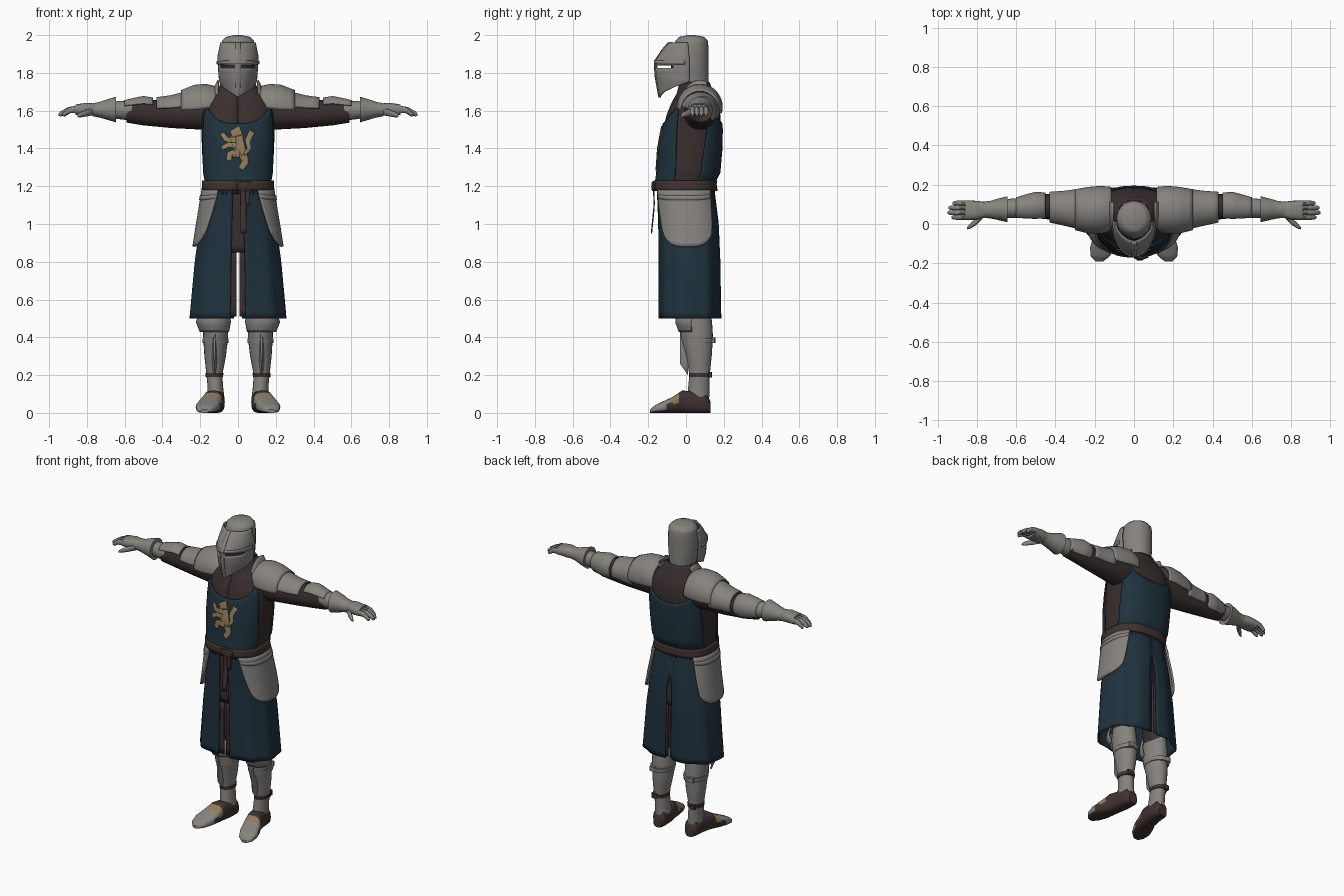
import bpy, bmesh
from math import sin, cos, pi, copysign
from mathutils import Vector

cube = bpy.data.objects.get("Cube")
if cube:
    bpy.data.objects.remove(cube)


def material(name, rgb, metal=0.0):
    m = bpy.data.materials.new(name)
    m.use_nodes = True
    m.diffuse_color = (*rgb, 1)
    bsdf = m.node_tree.nodes["Principled BSDF"]
    bsdf.inputs["Base Color"].default_value = (*rgb, 1)
    bsdf.inputs["Roughness"].default_value = 0.7
    return m


STEEL = material("steel_grey", (0.24, 0.228, 0.21))
BLUE = material("navy_cloth", (0.014, 0.032, 0.047))
MAIL = material("dark_brown_mail", (0.04, 0.028, 0.027))
LEATHER = material("brown_leather", (0.05, 0.032, 0.03))
GOLD = material("dull_gold", (0.28, 0.2, 0.1))
parts = []


def lerp(a, b, t):
    return a + (b - a) * t


def table(rows, t):
    """Interpolate the rows (t, values...) at t."""
    if t <= rows[0][0]:
        return rows[0][1:]
    for p, q in zip(rows, rows[1:]):
        if t <= q[0]:
            k = (t - p[0]) / (q[0] - p[0])
            return [lerp(a, b, k) for a, b in zip(p[1:], q[1:])]
    return rows[-1][1:]


def power(v, n):
    return copysign(abs(v) ** (2 / n), v)


def finish(name, bm, mat, mirror, thick=0.0):
    bmesh.ops.recalc_face_normals(bm, faces=bm.faces)
    me = bpy.data.meshes.new(name)
    bm.to_mesh(me)
    bm.free()
    me.materials.append(mat)
    ob = bpy.data.objects.new(name, me)
    bpy.context.collection.objects.link(ob)
    if thick:
        s = ob.modifiers.new("thickness", "SOLIDIFY")
        s.thickness, s.offset = thick, 0
    if mirror:
        ob.modifiers.new("mirror", "MIRROR")
    parts.append(ob)
    return ob


def sheet(name, f, mat, nu=24, nv=16, mirror=False, thick=0.008, skip=None):
    """Curved plate through the points f(u, v)."""
    bm = bmesh.new()
    g = [[bm.verts.new(f(i / nu, j / nv)) for i in range(nu + 1)] for j in range(nv + 1)]
    for j in range(nv):
        for i in range(nu):
            q = (g[j][i], g[j][i + 1], g[j + 1][i + 1], g[j + 1][i])
            if not (skip and skip(sum((v.co for v in q), Vector()) / 4)):
                bm.faces.new(q)
    return finish(name, bm, mat, mirror, thick)


def place(axis, t, p, q):
    return {"x": (t, p, q), "y": (p, t, q), "z": (p, q, t)}[axis]


def tube(name, axis, rings, mat, n=2, segs=24, arc=None, mirror=True, steps=3):
    """Loft of rings (t, centre, centre, radius, radius); arc in degrees gives an open plate."""
    def point(u, v):
        k = v * (len(rings) - 1)
        i = min(int(k), len(rings) - 2)
        r = [lerp(a, b, k - i) for a, b in zip(rings[i], rings[i + 1])]
        lo, hi = arc or (0, 360)
        a = (lo + (hi - lo) * u) * pi / 180
        side = -1 if axis == "x" else 1
        return place(axis, r[0], r[1] + side * r[3] * power(cos(a), n), r[2] + r[4] * power(sin(a), n))
    rows = (len(rings) - 1) * steps
    if arc:
        return sheet(name, point, mat, segs, rows, mirror)
    bm = bmesh.new()
    g = [[bm.verts.new(point(i / segs, j / rows)) for i in range(segs)] for j in range(rows + 1)]
    for a, b in zip(g, g[1:]):
        for i in range(segs):
            k = (i + 1) % segs
            bm.faces.new((a[i], a[k], b[k], b[i]))
    bm.faces.new(g[0])
    bm.faces.new(g[-1])
    return finish(name, bm, mat, mirror)


# Body outline: height, half width, half depth, centre y
BODY = [(.5, .25, .162, .022), (.8, .224, .16, .02), (1.0, .198, .157, .014), (1.16, .176, .15, 0),
        (1.22, .17, .147, -.005), (1.27, .18, .157, .012), (1.4, .187, .158, .022), (1.5, .19, .15, .032),
        (1.58, .19, .138, .04), (1.64, .175, .12, .047), (1.69, .125, .095, .05), (1.75, .08, .075, .045)]


def body(z, a, grow=0.0):
    rx, ry, cy = table(BODY, z)
    return Vector(((rx + grow) * power(sin(a), 2.5), cy - (ry + grow) * power(cos(a), 2.5), z))


# Mail shirt, tabard and belt
sheet("mail_shirt", lambda u, v: body(lerp(1.16, 1.75, v), u * 2 * pi), MAIL, 48, 30)


def tabard(back):
    def f(u, v):
        s = 2 * u - 1
        w = lerp(1.25, 1.0, v * v) * s
        z = lerp(1.2, 1.53 + 0.1 * s * s, v)
        return body(z, pi + w if back else w, 0.009)
    return f


sheet("tabard_front", tabard(False), BLUE, 30, 18)
sheet("tabard_back", tabard(True), BLUE, 30, 18)
sheet("belt", lambda u, v: body(lerp(1.175, 1.23, v), u * 2 * pi, 0.013), LEATHER, 48, 3, thick=0.012)
for i, (x, w, low) in enumerate([(.028, .016, .95), (.052, .012, 1.1)]):
    def tail(u, v, x=x, w=w, low=low):
        z = lerp(low, 1.215, v)
        return (x + w * (2 * u - 1), table([(.95, -.183), (1.1, -.168), (1.2, -.172)], z)[0], z)
    sheet(f"belt_tail_{i + 1}", tail, LEATHER, 2, 8, thick=0.007)
tube("belt_knot", "x", [(.0, -.168, 1.2, .008, .02), (.04, -.172, 1.2, .012, .027), (.075, -.162, 1.2, .008, .02)],
     LEATHER, n=3, segs=12, mirror=False)


# Split skirt with light folds and a brown lining along the slits
def skirt(u, v):
    z = lerp(.5, 1.19, v)
    end = pi - 0.05 * min(1, max(0, (1.05 - z) / 0.1))
    a = lerp(0.1, end, u)
    return body(z, a, 0.005 * (1 - v) * cos(9 * a))


def lining(back, low, high):
    def f(u, v):
        z = lerp(low, high, v)
        a = lerp(0.015 if low < 0.8 else 0, 0.24, u)
        return body(z, pi - a if back else a, -0.009)
    return f


sheet("skirt", skirt, BLUE, 44, 20, mirror=True)
for side, back in (("front", False), ("back", True)):
    sheet(f"skirt_lining_{side}_lower", lining(back, .51, .85), MAIL, 6, 8, mirror=True, thick=.006)
    sheet(f"skirt_lining_{side}_upper", lining(back, .85, 1.17), MAIL, 6, 8, mirror=True, thick=.006)


# Hip plates with rounded lower ends
def hip_plate(u, v):
    s = 2 * u - 1
    z = lerp(.88 + 0.06 * abs(s) ** 3, 1.18, v)
    a = lerp(lerp(.85, .5, v ** .7), lerp(2.2, 2.4, v), u)
    return body(z, a, 0.014 + 0.008 * (1 - v))


sheet("hip_plate", hip_plate, STEEL, 24, 14, mirror=True, thick=.012)
sheet("hip_plate_rim", lambda u, v: hip_plate(u, lerp(.82, .9, v)) * 1.0 + Vector((.006, 0, 0)),
      STEEL, 24, 2, mirror=True)


# Rampant beast emblem, painted as thin strokes on the chest
def stroke(points, w0, w1):
    def f(u, v):
        k = v * (len(points) - 1)
        i = min(int(k), len(points) - 2)
        p, q = Vector(points[i]), Vector(points[i + 1])
        c = p.lerp(q, k - i)
        d = (q - p).normalized()
        c += Vector((-d.y, d.x)) * (2 * u - 1) * lerp(w0, w1, v)
        rx, ry, cy = table(BODY, c.y)
        depth = (1 - (abs(c.x) / (rx + .009)) ** 2.5) ** 0.4
        return (c.x, cy - (ry + .009) * depth - 0.006, c.y)
    return f


STROKES = {"body": ([(-.01, 1.47), (.0, 1.43), (.02, 1.36)], .035, .028),
           "head": ([(-.035, 1.475), (.015, 1.495)], .018, .026),
           "upper_paw": ([(-.01, 1.445), (-.06, 1.445), (-.085, 1.48)], .014, .011),
           "lower_paw": ([(-.01, 1.415), (-.05, 1.42), (-.085, 1.4)], .014, .01),
           "raised_leg": ([(.01, 1.37), (-.04, 1.375), (-.05, 1.335)], .02, .012),
           "standing_leg": ([(.025, 1.37), (.04, 1.33), (.015, 1.29)], .022, .014),
           "tail": ([(.035, 1.37), (.06, 1.4), (.05, 1.44), (.075, 1.49)], .007, .016)}
for key, args in STROKES.items():
    sheet(f"emblem_{key}", stroke(*args), GOLD, 4, 12, thick=.005)

# Helmet skull, with a dark face area behind the eye slits
skull = tube("helmet_skull", "z", [(1.74, 0, .025, .08, .095), (1.84, 0, .02, .092, .1), (1.93, 0, .025, .09, .095),
             (1.97, 0, .03, .085, .085), (1.99, 0, .03, .065, .068), (2.0, 0, .03, .02, .02)], STEEL, segs=32, mirror=False)
skull.data.materials.append(MAIL)
for p in skull.data.polygons:
    if p.normal.y < -0.2 and p.center.z < 1.9:
        p.material_index = 1


# Pointed visor with open eye slits
def visor(span, grow=0.0, low=0.0, high=1.0):
    def f(u, v):
        s, v = (2 * u - 1) * span, lerp(low, high, v)
        bottom = 1.67 + 0.085 * abs(s)
        z = lerp(bottom, 1.78, v / .4) if v < .4 else lerp(1.78, 1.96, (v - .4) / .6)
        w = table([(1.67, .07), (1.76, .097), (1.88, .106), (1.96, .09)], z)[0]
        d = table([(1.67, .125), (1.78, .145), (1.86, .15), (1.92, .11), (1.96, .075)], z)[0]
        a = s * 1.7
        return ((w + grow) * sin(a), -(d + grow) * cos(a) - .012 * max(0, 1 - 2 * abs(s)), z)
    return f


sheet("visor", visor(1), STEEL, 40, 20, skip=lambda c: 1.823 < c.z < 1.842 and .015 < abs(c.x) < .09)
sheet("visor_ridge", visor(.07, .005), STEEL, 4, 20)
sheet("visor_brow", visor(.9, .005, .62, .68), STEEL, 36, 2)

# Shoulders and arms
tube("sleeve", "x", [(.1, .075, 1.58, .08, .085), (.2, .075, 1.585, .085, .085), (.35, .085, 1.58, .07, .072),
     (.5, .09, 1.59, .06, .068), (.59, .085, 1.595, .052, .058)], MAIL)
tube("shoulder_plate", "x", [(.115, .075, 1.62, .11, .105), (.17, .072, 1.62, .118, .118), (.23, .07, 1.615, .115, .118),
     (.3, .073, 1.61, .1, .095)], STEEL, arc=(-5, 195))
tube("shoulder_collar", "x", [(.105, .075, 1.62, .105, .14), (.125, .075, 1.62, .105, .1)], STEEL, arc=(30, 110))
tube("upper_arm_plate", "x", [(.28, .075, 1.605, .1, .092), (.36, .08, 1.6, .085, .077), (.43, .085, 1.6, .075, .068)],
     STEEL, arc=(10, 210))
tube("elbow_plate", "x", [(.45, .09, 1.6, .066, .065), (.5, .09, 1.6, .07, .074), (.55, .085, 1.6, .062, .064),
     (.6, .08, 1.6, .052, .052)], STEEL, arc=(30, 225))
tube("forearm_plate", "x", [(.56, .083, 1.6, .05, .054), (.62, .08, 1.603, .05, .049), (.7, .075, 1.605, .04, .04)], STEEL)
tube("gauntlet_cuff", "x", [(.645, .075, 1.606, .066, .068), (.69, .075, 1.606, .055, .055), (.73, .073, 1.605, .045, .042),
     (.77, .073, 1.605, .04, .034)], STEEL)
tube("palm", "x", [(.75, .073, 1.605, .038, .032), (.8, .07, 1.608, .048, .034), (.86, .07, 1.605, .05, .028)],
     STEEL, n=2.6, segs=20)
for i, reach in enumerate((.93, .95, .945, .925)):
    y = .034 + .024 * i
    tube(f"finger_{i + 1}", "x", [(.85, y, 1.608, .014, .02), (lerp(.85, reach, .5), y, 1.603, .014, .017),
         (reach - .01, y, 1.583, .011, .014), (reach, y, 1.578, .005, .006)], STEEL, segs=10)
tube("thumb", "x", [(.77, .045, 1.595, .016, .02), (.8, .015, 1.588, .018, .018), (.835, -.012, 1.578, .013, .014),
     (.85, -.022, 1.572, .005, .006)], STEEL, segs=12)

# Legs
tube("thigh", "z", [(.5, .12, .055, .058, .075), (.75, .11, .04, .075, .085), (1.05, .095, .02, .075, .095)], MAIL)
tube("greave", "z", [(.08, .117, .065, .045, .058), (.14, .12, .068, .041, .056), (.2, .125, .072, .042, .054),
     (.3, .121, .068, .057, .068), (.4, .118, .058, .066, .085), (.48, .12, .05, .064, .088),
     (.54, .12, .05, .058, .08)], STEEL)
tube("shin_ridge", "y", [(-.032, .125, .36, .005, .1), (.01, .125, .34, .016, .14)], STEEL, segs=12)
tube("knee_plate", "z", [(.43, .125, .045, .075, .08), (.48, .13, .045, .09, .098), (.54, .125, .045, .078, .09)],
     STEEL, arc=(-170, -10))
tube("calf_strap", "z", [(.37, .119, .066, .068, .086), (.395, .119, .066, .07, .089)], STEEL)
tube("ankle_strap", "z", [(.19, .125, .075, .046, .058), (.212, .125, .075, .048, .06)], LEATHER)
for name, z, y, mat in (("calf_buckle", .385, .145, STEEL), ("ankle_buckle", .202, .128, LEATHER)):
    tube(name, "z", [(z - .015, .14, y, .018, .01), (z + .015, .14, y, .018, .01)], mat, n=4, segs=12)

# Shoes: leather heel and sole, gold trim, steel toe
shoe = tube("shoe", "y", [(y, x, h / 2, w, h / 2) for y, x, w, h in (
    (.13, .115, .03, .06), (.11, .116, .045, .1), (.04, .12, .05, .115), (-.02, .132, .052, .118),
    (-.07, .148, .06, .085), (-.12, .162, .062, .062), (-.165, .172, .048, .04), (-.19, .176, .02, .018))],
    LEATHER, n=2.8, segs=28)
for m in (GOLD, STEEL):
    shoe.data.materials.append(m)
for p in shoe.data.polygons:
    y = p.center.y + 2.0 * max(0, .06 - p.center.z) * (p.center.y > -.1)
    if p.normal.z > -.6 and p.center.z > .006:
        p.material_index = 2 if y < -.065 else 1 if y < -.035 and p.center.z > .05 else 0

# Smooth shading with sharp edges kept
bpy.ops.object.select_all(action="DESELECT")
for ob in parts:
    ob.select_set(True)
bpy.context.view_layer.objects.active = parts[0]
bpy.ops.object.shade_smooth_by_angle(angle=0.7)
